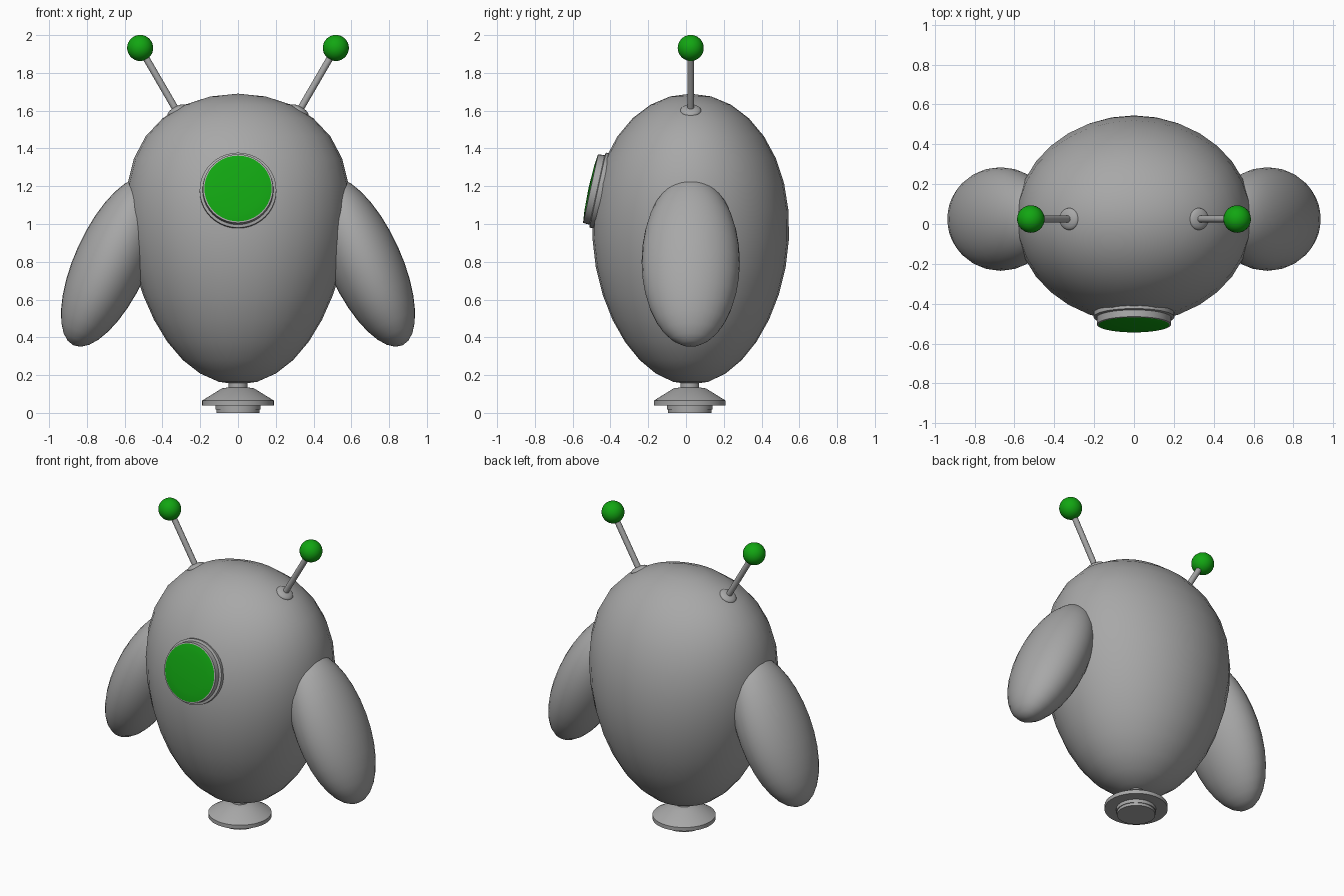
import bpy, bmesh
from math import sin, cos, pi, radians
from mathutils import Vector, Matrix

cube = bpy.data.objects.get("Cube")
if cube:
    bpy.data.objects.remove(cube, do_unlink=True)

MID = 0.025  # depth of the centre line


def material(name, rgb):
    m = bpy.data.materials.new(name)
    m.use_nodes = True
    colour = (*rgb, 1)
    m.diffuse_color = colour
    m.node_tree.nodes["Principled BSDF"].inputs["Base Color"].default_value = colour
    return m


GREY = material("metal grey", (0.39, 0.39, 0.39))
GREEN = material("bright green", (0.006, 0.38, 0.006))


def finish(name, bm, mats, angle=35):
    bmesh.ops.recalc_face_normals(bm, faces=bm.faces)
    mesh = bpy.data.meshes.new(name)
    bm.to_mesh(mesh)
    bm.free()
    for m in mats:
        mesh.materials.append(m)
    ob = bpy.data.objects.new(name, mesh)
    bpy.context.collection.objects.link(ob)
    bpy.ops.object.select_all(action='DESELECT')
    bpy.context.view_layer.objects.active = ob
    ob.select_set(True)
    bpy.ops.object.shade_smooth_by_angle(angle=radians(angle))
    return ob


def ellipsoid(name, centre, radii, mat, rot=None, segs=32, rings=16):
    rot = rot or Matrix.Identity(4)
    bm = bmesh.new()
    bmesh.ops.create_uvsphere(bm, u_segments=segs, v_segments=rings, radius=1)
    bm.transform(Matrix.Translation(centre) @ rot @ Matrix.Diagonal((*radii, 1)))
    return finish(name, bm, [mat])


def turned(name, profile, matrix, mats, segs=40, paint_from=None):
    """Revolve (radius, height) points about z; the last faces may use the second colour."""
    bm = bmesh.new()
    rings = []
    for r, h in profile:
        if r == 0:
            rings.append([bm.verts.new((0, 0, h))] * segs)
        else:
            rings.append([bm.verts.new((r * cos(2 * pi * i / segs),
                                        r * sin(2 * pi * i / segs), h)) for i in range(segs)])
    for k in range(len(rings) - 1):
        a, b = rings[k], rings[k + 1]
        for i in range(segs):
            j = (i + 1) % segs
            corners = list(dict.fromkeys((a[i], a[j], b[j], b[i])))
            face = bm.faces.new(corners)
            if paint_from is not None and k >= paint_from:
                face.material_index = 1
    bm.transform(matrix)
    return finish(name, bm, mats)


# Egg body, broader toward the top
bm = bmesh.new()
bmesh.ops.create_uvsphere(bm, u_segments=32, v_segments=16, radius=1)
for v in bm.verts:
    t = v.co.z
    v.co = (v.co.x * (0.58 + 0.115 * t + 0.06 * t * t),
            v.co.y * (0.52 + 0.04 * t) + MID,
            0.92 + 0.77 * t)
finish("body", bm, [GREY], 60)

# Stepped foot with a short neck
turned("foot", [(0, 0), (0.115, 0), (0.115, 0.018), (0.12, 0.018), (0.12, 0.04), (0.19, 0.04),
                (0.19, 0.065), (0.085, 0.13), (0.05, 0.135), (0.05, 0.18), (0, 0.18)],
       Matrix.Translation((0, 0.02, 0)), [GREY])

# Round eye: wide collar, narrower rim and a green lens
out = Vector((0, -0.977, 0.213))
turned("eye", [(0, -0.04), (0.19, -0.04), (0.203, 0), (0.203, 0.03), (0.188, 0.034),
               (0.186, 0.068), (0.178, 0.07), (0.12, 0.076), (0, 0.08)],
       Matrix.Translation((0, -0.438, 1.173)) @ out.to_track_quat('Z', 'Y').to_matrix().to_4x4(),
       [GREY, GREEN], paint_from=6)

# Paired wings and antennae
for side, s in (("left", 1), ("right", -1)):
    ellipsoid(side + "_wing", (s * 0.67, MID, 0.80), (0.194, 0.26, 0.486), GREY,
              Matrix.Rotation(radians(-24.4 * s), 4, 'Y'))
    base = Vector((s * 0.325, MID, 1.60))
    tip = Vector((s * 0.518, MID, 1.932))
    turn = (tip - base).to_track_quat('Z', 'Y').to_matrix().to_4x4()
    ellipsoid(side + "_antenna_base", base, (0.055, 0.055, 0.022), GREY, turn)
    length = (tip - base).length
    turned(side + "_antenna_rod", [(0, 0), (0.018, 0), (0.018, length), (0, length)],
           Matrix.Translation(base) @ turn, [GREY], segs=16)
    ellipsoid(side + "_antenna_ball", tip, (0.069, 0.069, 0.069), GREEN)
